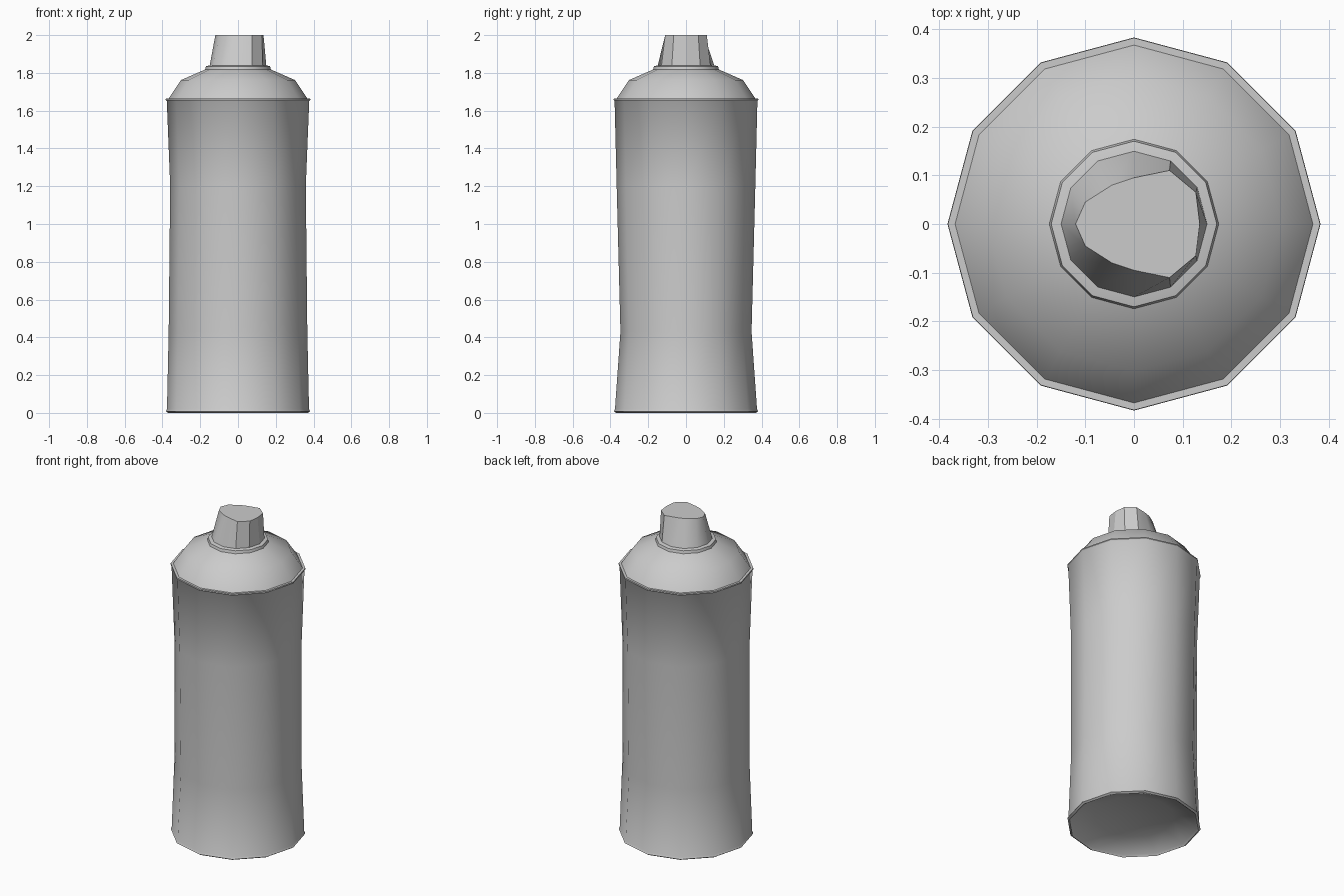
import bpy, bmesh
from math import sin, cos, pi, radians

cube = bpy.data.objects.get("Cube")
if cube:
    bpy.data.objects.remove(cube, do_unlink=True)

SIDES = 12
grey = bpy.data.materials.new("light grey")
grey.use_nodes = True
grey.diffuse_color = (0.6, 0.6, 0.6, 1)
grey.node_tree.nodes["Principled BSDF"].inputs["Base Color"].default_value = grey.diffuse_color


def ring(rx, ry, z):
    return [(rx * cos(2 * pi * i / SIDES), ry * sin(2 * pi * i / SIDES), z)
            for i in range(SIDES)]


def loft(name, rings, tip=None, cap_end=False, angle=40):
    """Skin stacked rings from bottom to top, with an optional apex below the first."""
    bm = bmesh.new()
    loops = [[bm.verts.new(p) for p in r] for r in rings]
    for low, high in zip(loops, loops[1:]):
        for i in range(SIDES):
            j = (i + 1) % SIDES
            bm.faces.new((low[i], low[j], high[j], high[i]))
    if tip is not None:
        apex = bm.verts.new((0, 0, tip))
        for i in range(SIDES):
            bm.faces.new((apex, loops[0][(i + 1) % SIDES], loops[0][i]))
    if cap_end:
        bm.faces.new(loops[-1])
    bmesh.ops.recalc_face_normals(bm, faces=bm.faces)
    mesh = bpy.data.meshes.new(name)
    bm.to_mesh(mesh)
    bm.free()
    mesh.materials.append(grey)
    obj = bpy.data.objects.new(name, mesh)
    bpy.context.collection.objects.link(obj)
    bpy.ops.object.select_all(action='DESELECT')
    obj.select_set(True)
    bpy.context.view_layer.objects.active = obj
    bpy.ops.object.shade_smooth_by_angle(angle=radians(angle))
    return obj


# Can body: hollow base, rolled rims, squeezed waist
body = [(0.23, 0.23, 0.055), (0.36, 0.36, 0.012), (0.37, 0.37, 0), (0.382, 0.382, 0.008),
        (0.376, 0.376, 0.02), (0.367, 0.347, 0.43), (0.359, 0.367, 1.2),
        (0.377, 0.378, 1.65), (0.383, 0.383, 1.657), (0.382, 0.382, 1.664), (0.366, 0.366, 1.664)]
loft("can_body", [ring(*r) for r in body], tip=0.08)

# Domed shoulder and collar
shoulder = [(0.37, 1.66), (0.302, 1.762), (0.174, 1.818), (0.17, 1.835), (0.14, 1.842)]
loft("shoulder", [ring(r, r, z) for r, z in shoulder], cap_end=True)

# Spray nozzle: round foot, lopsided top with a flattened rear
half = [(0.135, 0), (0.127, 0.065), (0.073, 0.11), (0, 0.095),
        (-0.045, 0.08), (-0.1, 0.045), (-0.12, 0)]
outline = half + [(x, -y) for x, y in half[-2:0:-1]]
nozzle = loft("nozzle", [ring(0.15, 0.15, 1.838), [(x, y, 2.0) for x, y in outline]],
              cap_end=True)
for face in nozzle.data.polygons:
    if face.center.x > 0.08:
        face.use_smooth = False
